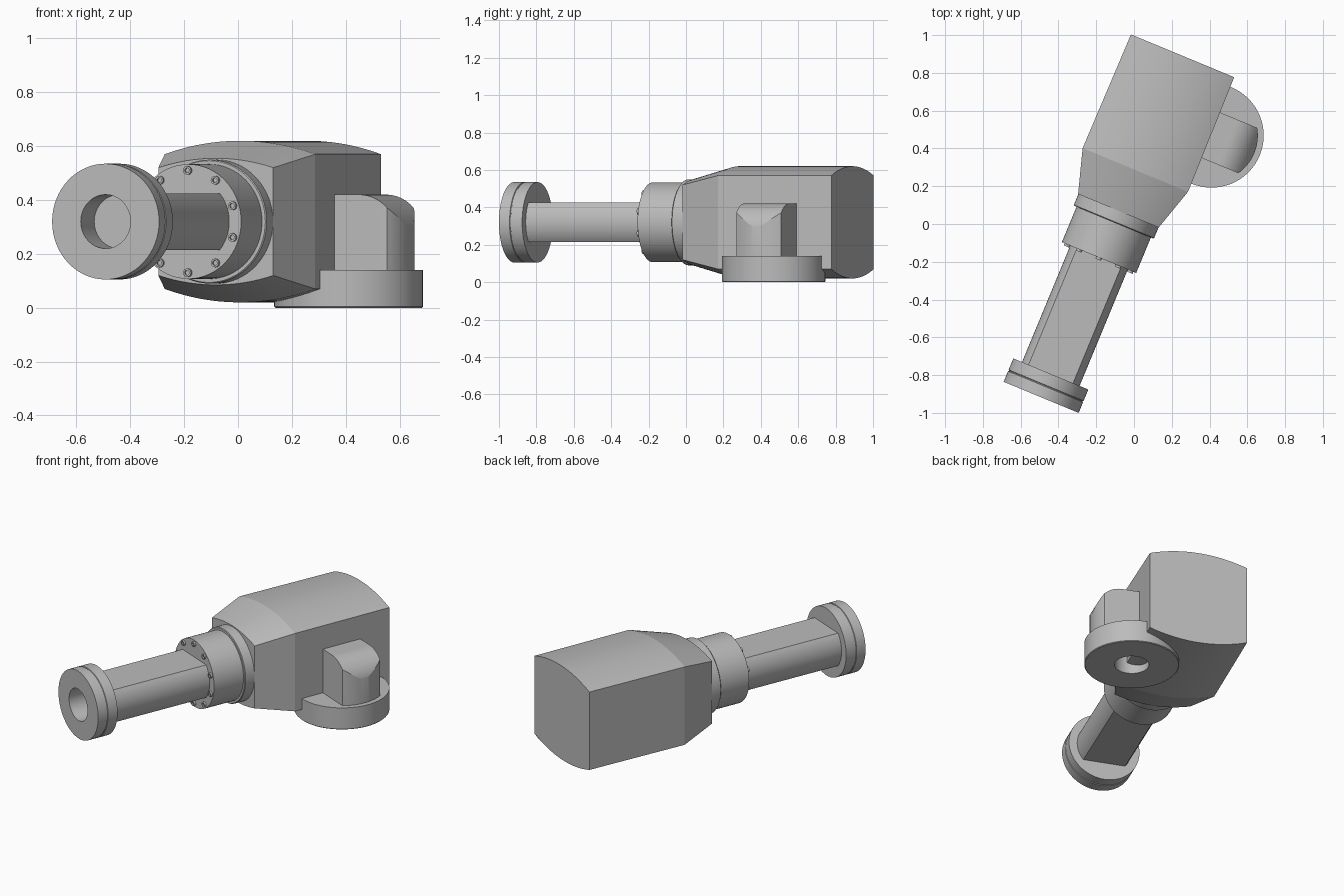
import bpy, bmesh
from math import sin, cos, pi, sqrt, radians, asin
from mathutils import Vector, Matrix

if "Cube" in bpy.data.objects:
    bpy.data.objects.remove(bpy.data.objects["Cube"])

grey = bpy.data.materials.new("cast_grey")
grey.use_nodes = True
colour = (0.5, 0.5, 0.5, 1)
grey.diffuse_color = colour
grey.node_tree.nodes["Principled BSDF"].inputs["Base Color"].default_value = colour

TURN = Matrix.Rotation(radians(-22.5), 4, 'Z')   # whole unit is turned about z
CX, CZ = -0.103, 0.32                            # long axis of the arm
SEG = 64


def loft(name, rings, caps=True, loop=False):
    """Skin a list of equal-length point rings into one object."""
    bm = bmesh.new()
    rows = [[bm.verts.new(p) for p in ring] for ring in rings]
    pairs = list(zip(rows, rows[1:]))
    if loop:
        pairs.append((rows[-1], rows[0]))
    n = len(rows[0])
    for a, b in pairs:
        for i in range(n):
            j = (i + 1) % n
            bm.faces.new((a[i], a[j], b[j], b[i]))
    if caps and not loop:
        bm.faces.new(rows[0])
        bm.faces.new(rows[-1])
    bmesh.ops.recalc_face_normals(bm, faces=bm.faces)
    bm.transform(TURN)
    mesh = bpy.data.meshes.new(name)
    bm.to_mesh(mesh)
    bm.free()
    mesh.materials.append(grey)
    obj = bpy.data.objects.new(name, mesh)
    bpy.context.collection.objects.link(obj)
    bpy.ops.object.select_all(action='DESELECT')
    obj.select_set(True)
    bpy.context.view_layer.objects.active = obj
    bpy.ops.object.shade_smooth_by_angle(angle=radians(12))
    return obj


def along_arm(x, z, y):
    return Vector((CX + x, y, CZ + z))


def lathe(name, profile, place, seg=SEG, loop=False, centre=(0, 0)):
    """Turn a (radius, height) profile; place() maps it onto an axis."""
    rings = [[place(centre[0] + r * cos(2 * pi * i / seg),
                    centre[1] + r * sin(2 * pi * i / seg), h)
              for i in range(seg)] for r, h in profile]
    return loft(name, rings, loop=loop)


# Main housing: tapered nose, flat sides, bowed top and bottom
def housing_ring(y, half_width, side, crown):
    steps = [i / 12 - 1 for i in range(25)]
    radius = (half_width ** 2 + (crown - side) ** 2) / (2 * (crown - side))
    arc = [(half_width * t,
            crown - radius + sqrt(radius ** 2 - (half_width * t) ** 2)) for t in steps]
    return ([along_arm(x, z, y) for x, z in arc]
            + [along_arm(x, -z, y) for x, z in reversed(arc)])


loft("housing", [housing_ring(0.033, 0.231, 0.2, 0.235),
                 housing_ring(0.267, 0.302, 0.25, 0.3),
                 housing_ring(0.921, 0.296, 0.25, 0.3)])

# Stepped collar at the nose
lathe("collar", [(0.213, -0.235), (0.213, -0.02)], along_arm)
lathe("collar_ring", [(0.226, -0.032), (0.23, -0.028), (0.23, 0.04)], along_arm)

# Socket-head bolts round the collar face
for k in range(10):
    a = pi / 2 + k * pi / 5
    lathe("collar_bolt", [(0.016, -0.225), (0.016, -0.247), (0.009, -0.247), (0.009, -0.238)],
          along_arm, seg=12, centre=(0.19 * cos(a), 0.19 * sin(a)))

# Round shaft with flats milled on top and bottom
flat = asin(0.105 / 0.165)
half = [flat * (i / 8 - 1) for i in range(17)]
section = ([(0.165 * cos(t), 0.165 * sin(t)) for t in half]
           + [(-0.165 * cos(t), -0.165 * sin(t)) for t in half])
loft("shaft", [[along_arm(x, z, y) for x, z in section] for y in (-0.905, -0.22)])

# End flange with a bore and a fine groove
lathe("end_flange", [(0.1, -1.036), (0.215, -1.036), (0.215, -0.975), (0.211, -0.973),
                     (0.211, -0.969), (0.215, -0.967), (0.215, -0.902), (0.1, -0.902)],
      along_arm, loop=True)

# Base flange with a bore
BX, BY = 0.2, 0.59


def upright(x, y, h):
    return Vector((BX + x, BY + y, h))


lathe("base_flange", [(0.1, 0), (0.272, 0), (0.276, 0.004), (0.276, 0.14), (0.1, 0.14)],
      upright, loop=True)

# Elbow post joining base and housing: flat cheeks, round nose, rolled top
stations = [-0.08 + 0.288 * i / 24 for i in range(25)]
stations += [0.245 * sin(radians(58 + 31 * i / 9)) for i in range(1, 10)]
post = []
for x in stations:
    w = min(0.13, sqrt(0.245 ** 2 - x ** 2))
    top = 0.27 + sqrt(0.15 ** 2 - max(0, x - 0.097) ** 2)
    post.append([upright(x, -w, 0.135), upright(x, w, 0.135),
                 upright(x, w, top), upright(x, -w, top)])
loft("elbow_post", post)
